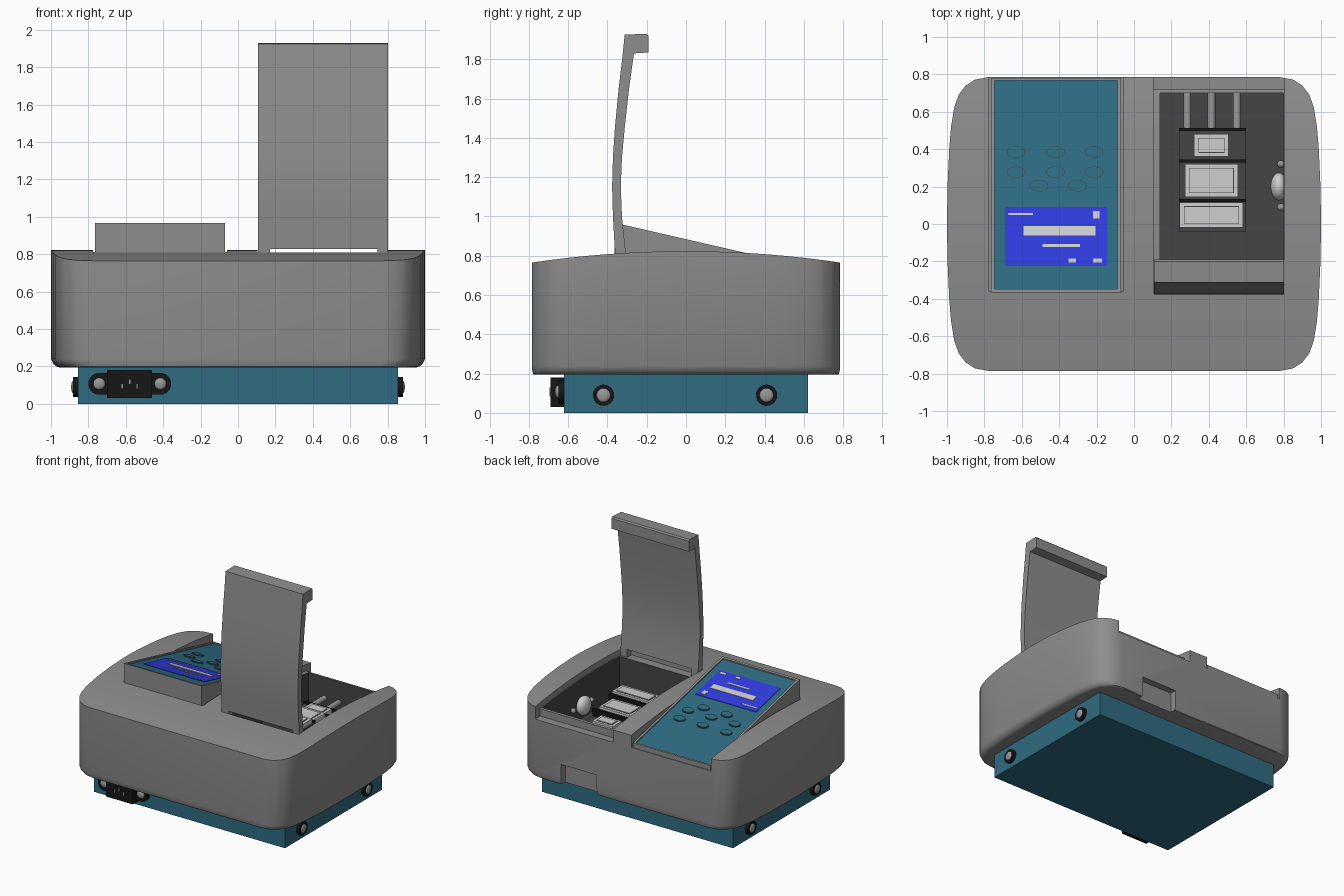
import bpy, bmesh, math
from mathutils import Matrix

cube = bpy.data.objects.get("Cube")
if cube:
    bpy.data.objects.remove(cube, do_unlink=True)


def material(name, r, g, b):
    m = bpy.data.materials.new(name)
    m.use_nodes = True
    m.diffuse_color = (r, g, b, 1)
    for n in m.node_tree.nodes:
        if n.type == 'BSDF_PRINCIPLED':
            n.inputs["Base Color"].default_value = (r, g, b, 1)
    return m


GREY = material("housing grey", .27, .27, .27)
TEAL = material("teal", .028, .15, .225)
DARK = material("chamber charcoal", .06, .06, .06)
BLACK = material("black plastic", .008, .008, .008)
LIGHT = material("light grey", .62, .62, .62)
STEEL = material("steel", .32, .32, .32)
BLUE = material("screen blue", .03, .045, .75)


def finish(name, bm, mat, smooth=False):
    bmesh.ops.recalc_face_normals(bm, faces=bm.faces[:])
    me = bpy.data.meshes.new(name)
    bm.to_mesh(me)
    bm.free()
    ob = bpy.data.objects.new(name, me)
    bpy.context.collection.objects.link(ob)
    me.materials.append(mat)
    if smooth:
        smooth_by_angle(ob)
    return ob


def smooth_by_angle(ob):
    bpy.ops.object.select_all(action='DESELECT')
    ob.select_set(True)
    bpy.context.view_layer.objects.active = ob
    bpy.ops.object.shade_smooth_by_angle(angle=math.radians(30))


def prism(name, profile, x0, x1, mat, smooth=False):
    """Extrude a (y, z) profile along x."""
    bm = bmesh.new()
    a = [bm.verts.new((x0, y, z)) for y, z in profile]
    b = [bm.verts.new((x1, y, z)) for y, z in profile]
    bm.faces.new(a)
    bm.faces.new(b)
    for i in range(len(a)):
        j = (i + 1) % len(a)
        bm.faces.new((a[i], a[j], b[j], b[i]))
    return finish(name, bm, mat, smooth)


def box(name, x0, x1, y0, y1, z0, z1, mat):
    return prism(name, [(y0, z0), (y1, z0), (y1, z1), (y0, z1)], x0, x1, mat)


def cylinder(name, centre, r, depth, axis, mat, r2=None, segs=24):
    bm = bmesh.new()
    turn = {'X': Matrix.Rotation(math.pi / 2, 4, 'Y'),
            'Y': Matrix.Rotation(math.pi / 2, 4, 'X'), 'Z': Matrix()}[axis]
    bmesh.ops.create_cone(bm, cap_ends=True, segments=segs, radius1=r,
                          radius2=r if r2 is None else r2, depth=depth,
                          matrix=Matrix.Translation(centre) @ turn)
    return finish(name, bm, mat, True)


def ball(name, centre, r, scale, mat):
    bm = bmesh.new()
    bmesh.ops.create_uvsphere(bm, u_segments=24, v_segments=14, radius=r,
                              matrix=Matrix.Translation(centre) @ Matrix.Diagonal((*scale, 1)))
    return finish(name, bm, mat, True)


def boolean(ob, cutter, operation):
    mod = ob.modifiers.new("cut", 'BOOLEAN')
    mod.operation = operation
    mod.solver = 'EXACT'
    mod.object = cutter
    dg = bpy.context.evaluated_depsgraph_get()
    me = bpy.data.meshes.new_from_object(ob.evaluated_get(dg))
    ob.modifiers.clear()
    ob.data = me
    bpy.data.objects.remove(cutter, do_unlink=True)


def arch(y):
    return .765 + .058 * (1 - (y / .785) ** 2)


def slope(y):
    return .965 - .23 * (y + .365)


# Housing: rounded plan with softened bottom edge
quarter = [(1, 0), (.997, .2), (.988, .4), (.978, .52), (.962, .62), (.938, .69),
           (.9, .74), (.85, .772), (.78, .785)]
right = [(x, -y) for x, y in quarter[:0:-1]] + quarter
outline = right + [(-x, -y) for x, y in right]
bm = bmesh.new()
rings = []
for z, sx, sy in [(.195, .955, .985), (.2, .972, .992), (.215, .988, .997), (.24, 1, 1), (1, 1, 1)]:
    rings.append([bm.verts.new((x * sx, y * sy, z)) for x, y in outline])
for lo, hi in zip(rings, rings[1:]):
    for i in range(len(lo)):
        j = (i + 1) % len(lo)
        bm.faces.new((lo[i], lo[j], hi[j], hi[i]))
bm.faces.new(rings[0])
bm.faces.new(rings[-1])
housing = finish("housing", bm, GREY)

# Arched top, then the panel slot, lid recess, chamber and rear latch notch
ys = [-.8 + 1.6 * i / 32 for i in range(33)]
boolean(housing, prism("arch_cutter", [(y, arch(y)) for y in ys] + [(.8, .1), (-.8, .1)],
                       -1.1, 1.1, GREY), 'INTERSECT')
boolean(housing, prism("panel_cutter", [(-.36, 1.1), (-.36, .72), (.3, .72), (.82, slope(.82) - .03),
                                        (.82, 1.1)], -.775, -.06, GREY), 'DIFFERENCE')
ledge = [(y, arch(y) - .05) for y in (-.368, -.2, 0, .2, .4, .6, .72)]
boolean(housing, prism("lid_cutter", ledge + [(.72, .665), (.82, .665), (.82, 1.1), (-.368, 1.1)],
                       .105, .803, GREY), 'DIFFERENCE')
boolean(housing, box("chamber_cutter", .14, .798, -.29, .70, .45, 1.1, GREY), 'DIFFERENCE')
boolean(housing, box("latch_cutter", .25, .57, .73, .82, .1, .36, GREY), 'DIFFERENCE')
housing.data.materials.clear()
housing.data.materials.append(GREY)
housing.data.materials.append(DARK)
for f in housing.data.polygons:
    c = f.center
    inside = .139 < c.x < .799 and -.291 < c.y < .701 and .44 < c.z < .765
    f.material_index = int(inside and (abs(f.normal.z) < .5 or c.z < .5))
smooth_by_angle(housing)

# Base tray
box("base_tray", -.855, .855, -.62, .62, 0, .21, TEAL)

# Raised lid with gripping lip and two hinge tabs
outer = [(-.362, .827), (-.372, 1), (-.376, 1.15), (-.372, 1.3), (-.362, 1.45), (-.343, 1.65),
         (-.325, 1.8), (-.312, 1.925)]
inner = [(-.2, 1.93), (-.19, 1.92), (-.19, 1.835), (-.265, 1.83), (-.29, 1.65), (-.312, 1.45),
         (-.326, 1.3), (-.332, 1.15), (-.326, 1), (-.308, .827)]
prism("lid", outer + inner, .107, .801, GREY, True)
for x0, x1 in [(.107, .17), (.745, .801)]:
    box("lid_hinge_tab", x0, x1, -.362, -.308, .74, .827, GREY)


# Sloped control console
def plate(name, x0, x1, y0, y1, lo, hi, mat):
    return prism(name, [(y0, slope(y0) + lo), (y1, slope(y1) + lo),
                        (y1, slope(y1) + hi), (y0, slope(y0) + hi)], x0, x1, mat)


prism("console_wedge", [(-.365, .7), (-.365, slope(-.365) - .012), (.78, slope(.78) - .012),
                        (.78, .62), (.3, .62)], -.765, -.07, GREY)
for x0, x1 in [(-.765, -.747), (-.088, -.07)]:
    plate("console_side_rim", x0, x1, -.365, .78, -.012, .003, GREY)
for y0, y1 in [(-.365, -.347), (.768, .78)]:
    plate("console_end_rim", -.747, -.088, y0, y1, -.012, .003, GREY)
plate("control_panel", -.747, -.088, -.347, .768, -.013, -.006, TEAL)
plate("screen", -.69, -.145, -.225, .09, -.006, -.002, BLUE)
for x0, x1, y0, y1 in [(-.59, -.205, -.062, -.012), (-.49, -.29, -.122, -.108),
                       (-.67, -.54, .048, .06), (-.22, -.185, .03, .07),
                       (-.35, -.31, -.205, -.185), (-.22, -.17, -.205, -.185)]:
    plate("screen_mark", x0, x1, y0, y1, -.002, .001, LIGHT)

# Oval keys following the slope
keys = [(x, y) for y in (.385, .277) for x in (-.63, -.42, -.213)] + [(-.508, .205), (-.302, .205)]
for kx, ky in keys:
    for label, r, h, mat in [("key_edge", .05, .004, DARK), ("key", .046, .009, TEAL)]:
        bm = bmesh.new()
        bmesh.ops.create_cone(bm, cap_ends=True, segments=28, radius1=r, radius2=r, depth=h)
        for v in bm.verts:
            v.co.x += kx
            v.co.y = v.co.y * .62 + ky
            v.co.z += slope(v.co.y) - .006 + h / 2
        finish(label, bm, mat, True)

# Stepped holder with three wells inside the chamber
for y0, y1, top, w, wy0, wy1 in [(-.04, .13, .66, .17, -.02, .115), (.13, .34, .62, .142, .145, .32),
                                 (.34, .51, .58, .092, .36, .48)]:
    box("holder_step", .24, .6, y0, y1, .45, top, DARK)
    box("holder_divider", .24, .6, y1 - .012, y1 + .004, .45, top + .02, BLACK)
    m = .414
    box("well_block", m - w, m + w, wy0, wy1, top, top + .035, LIGHT)
    box("well_groove", m - w + .022, m + w - .022, wy0 + .02, wy1 - .02, top + .03, top + .037, DARK)
    box("well_insert", m - w + .026, m + w - .026, wy0 + .024, wy1 - .024, top + .03, top + .041, LIGHT)
for x in (.285, .414, .55):
    cylinder("guide_rod", (x, .605, .56), .021, .19, 'Y', STEEL)

# Lamp bulb on the chamber side wall
ball("lamp_bulb", (.775, .2, .56), .075, (.6, 1, 1), LIGHT)
for y in (.09, .32):
    ball("lamp_screw", (.785, y, .56), .02, (1, 1, 1), STEEL)

# Side fasteners, mirrored
for s in (-1, 1):
    for y in (-.42, .41):
        cylinder("fastener_washer", (s * .866, y, .09), .054, .03, 'X', BLACK)
        ball("fastener_head", (s * .878, y, .09), .036, (.4, 1, 1), STEEL)

# Power inlet on the front
box("inlet_flange", -.74, -.42, -.65, -.615, .05, .165, BLACK)
box("inlet_body", -.7, -.46, -.69, -.615, .03, .18, BLACK)
for x in (-.742, -.415):
    cylinder("inlet_ear", (x, -.632, .107), .058, .036, 'Y', BLACK)
    ball("inlet_screw", (x, -.652, .107), .032, (1, .5, 1), STEEL)
for x, z in [(-.62, .095), (-.54, .095), (-.58, .118)]:
    box("inlet_pin", x - .004, x + .004, -.694, -.68, z - .012, z + .012, STEEL)
